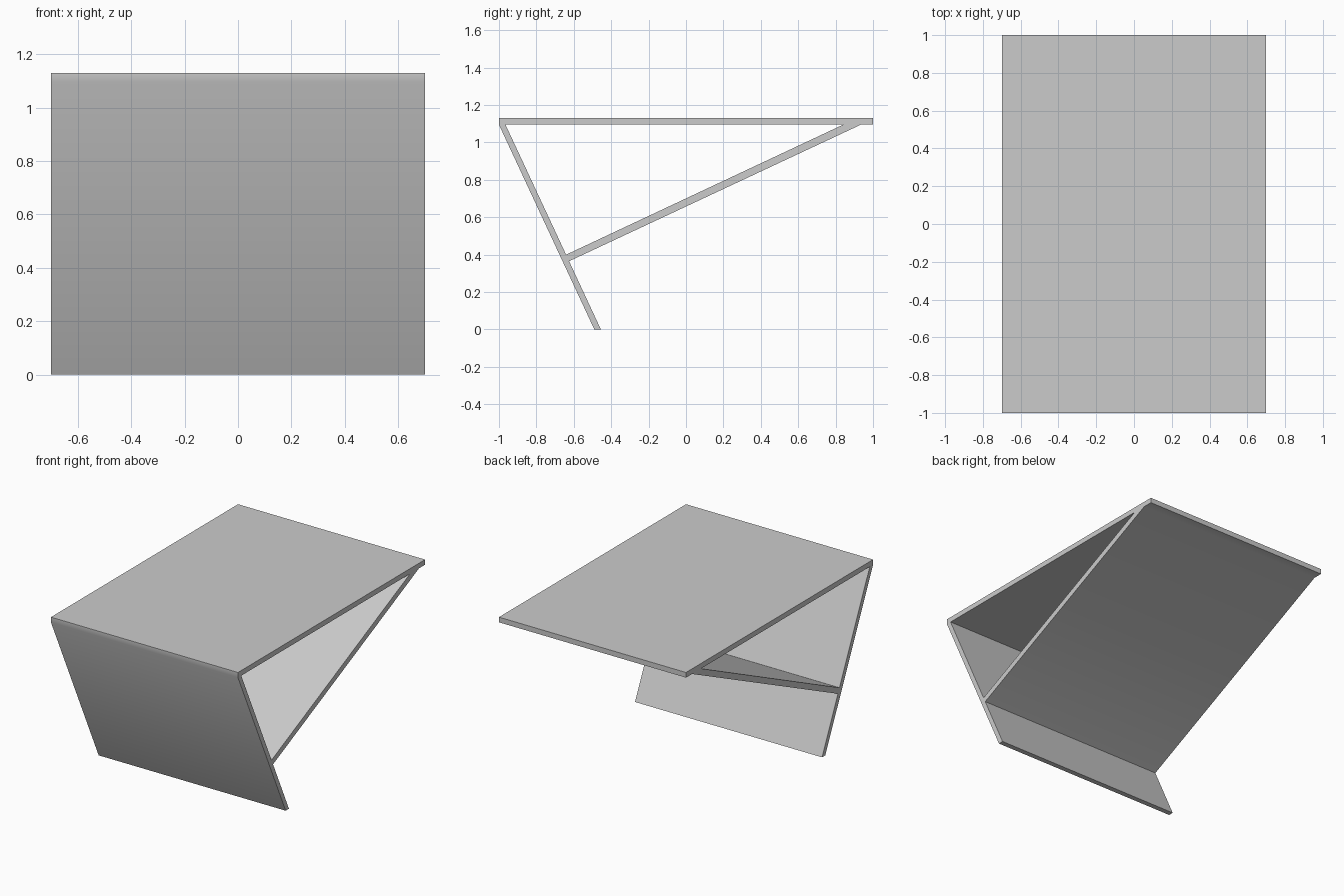
import bpy, bmesh, math

cube = bpy.data.objects.get("Cube")
if cube:
    bpy.data.objects.remove(cube, do_unlink=True)

# Plain grey material
grey = bpy.data.materials.new("light_grey")
grey.use_nodes = True
colour = (0.6, 0.6, 0.6, 1)
grey.diffuse_color = colour
grey.node_tree.nodes["Principled BSDF"].inputs["Base Color"].default_value = colour

WIDTH = 1.4
TOP, UNDER = 1.13, 1.095

# Side profile points (y, z), shared where the boards meet
points = {
    "front_top": (-1, TOP), "back_top": (1, TOP), "back_under": (1, UNDER),
    "front_under": (-1, UNDER), "leg_inner": (-0.965, UNDER),
    "brace_upper": (0.84, UNDER), "brace_lower": (0.935, UNDER),
    "joint_upper": (-0.641, 0.4), "joint_lower": (-0.625, 0.365),
    "foot_inner": (-0.455, 0), "foot_outer": (-0.49, 0),
}
boards = [
    # Table top
    ("front_top", "back_top", "back_under", "brace_lower", "brace_upper",
     "leg_inner", "front_under"),
    # Slanted front panel
    ("front_under", "leg_inner", "joint_upper", "joint_lower",
     "foot_inner", "foot_outer"),
    # Diagonal brace panel
    ("joint_upper", "brace_upper", "brace_lower", "joint_lower"),
]

# Join the profiles and extrude them across the full width
bm = bmesh.new()
verts = {name: bm.verts.new((-WIDTH / 2, y, z)) for name, (y, z) in points.items()}
faces = [bm.faces.new([verts[name] for name in board]) for board in boards]
result = bmesh.ops.extrude_face_region(bm, geom=faces)
moved = [g for g in result["geom"] if isinstance(g, bmesh.types.BMVert)]
bmesh.ops.translate(bm, verts=moved, vec=(WIDTH, 0, 0))
bmesh.ops.recalc_face_normals(bm, faces=bm.faces)

mesh = bpy.data.meshes.new("braced_table")
bm.to_mesh(mesh)
bm.free()
mesh.materials.append(grey)
table = bpy.data.objects.new("braced_table", mesh)
bpy.context.collection.objects.link(table)

# Smooth shallow bends, keep the board edges sharp
bpy.ops.object.select_all(action="DESELECT")
table.select_set(True)
bpy.context.view_layer.objects.active = table
bpy.ops.object.shade_smooth_by_angle(angle=math.radians(30))
